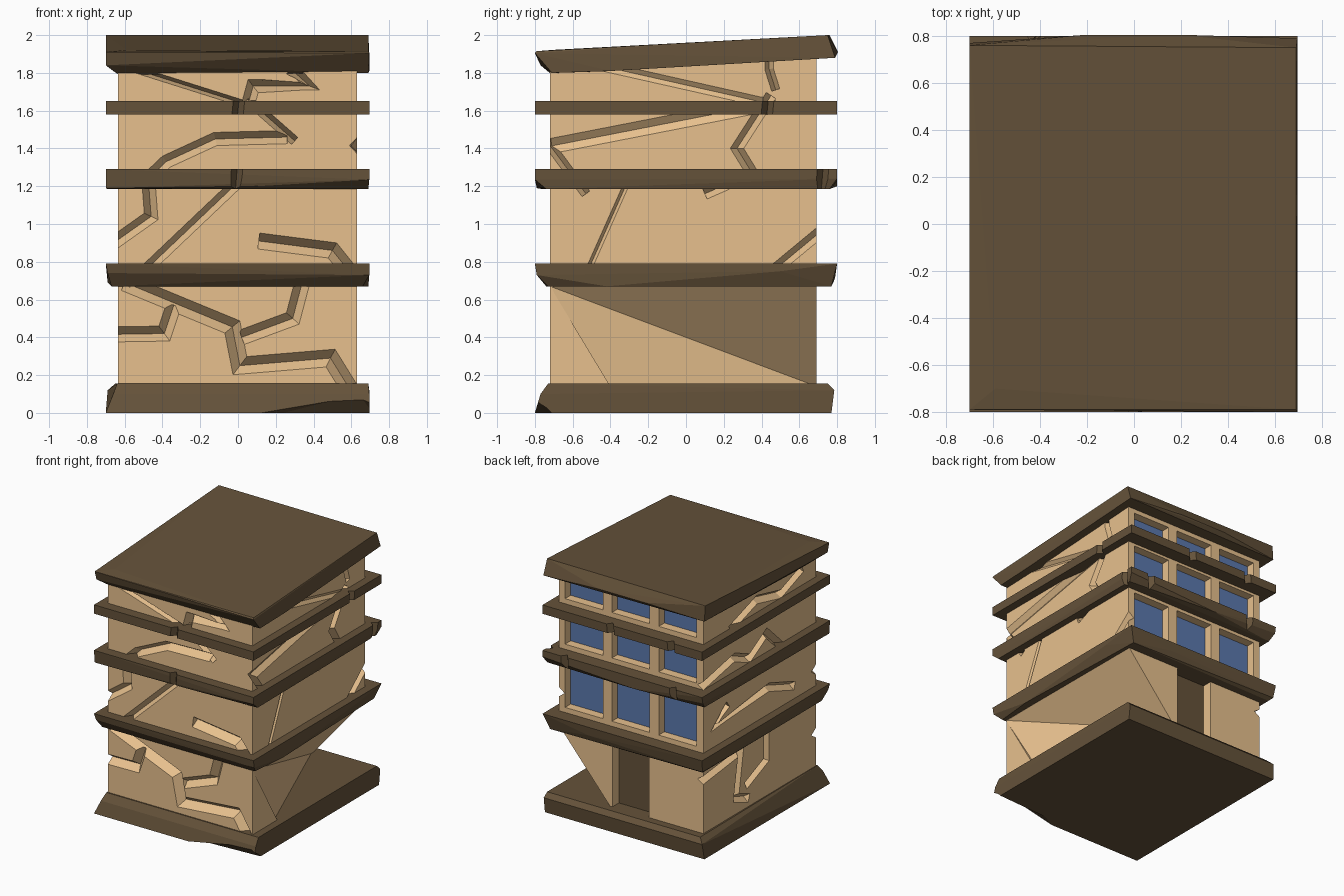
import bpy, bmesh
from mathutils import Vector


def material(name, rgb):
    m = bpy.data.materials.new(name)
    m.diffuse_color = (*rgb, 1)
    return m


TAN = material("plaster", (0.80, 0.53, 0.27))
BROWN = material("dark_stone", (0.13, 0.085, 0.042))
BLUE = material("glass", (0.105, 0.19, 0.42))


def add(name, bm, mat):
    bmesh.ops.recalc_face_normals(bm, faces=bm.faces)
    me = bpy.data.meshes.new(name)
    bm.to_mesh(me)
    bm.free()
    ob = bpy.data.objects.new(name, me)
    bpy.context.collection.objects.link(ob)
    me.materials.append(mat)
    return ob


def hull(name, pts, mat=TAN):
    bm = bmesh.new()
    for p in pts:
        bm.verts.new(p)
    r = bmesh.ops.convex_hull(bm, input=bm.verts)
    junk = {g for g in r["geom_interior"] + r["geom_unused"] if isinstance(g, bmesh.types.BMVert)}
    bmesh.ops.delete(bm, geom=list(junk), context='VERTS')
    bmesh.ops.dissolve_limit(bm, angle_limit=0.01, verts=bm.verts, edges=bm.edges)
    return add(name, bm, mat)


def box(name, x, y, z, mat=TAN):
    return hull(name, [(a, b, c) for a in x for b in y for c in z], mat)


def cut(ob, cutter):
    mod = ob.modifiers.new("cut", 'BOOLEAN')
    mod.operation, mod.solver, mod.object = 'DIFFERENCE', 'EXACT', cutter
    bpy.context.view_layer.objects.active = ob
    bpy.ops.object.modifier_apply(modifier=mod.name)
    bpy.data.objects.remove(cutter)


# Faces of the building: (u, v, outward distance) -> world
WALL = {'front': lambda u, v, d: (u, -0.72 - d, v), 'back': lambda u, v, d: (u, 0.69 + d, v),
        'right': lambda u, v, d: (0.63 + d, u, v), 'left': lambda u, v, d: (-0.635 - d, u, v)}


def crack(face, path, width=0.085, depth=0.06, lift=0.0):
    """V-shaped groove cutter following a zigzag path on one face."""
    pts = [Vector(p) for p in path]
    bm, rings, e = bmesh.new(), [], 0.02
    half = width / 2 * (1 + e / depth)
    for i, p in enumerate(pts):
        a = (p - pts[i - 1]).normalized() if i else (pts[1] - p).normalized()
        b = (pts[i + 1] - p).normalized() if i < len(pts) - 1 else a
        n = Vector((-a.y - b.y, a.x + b.x)).normalized()
        n *= half * min(1.6, 1 / max(0.3, n.dot(Vector((-a.y, a.x)))))
        f = WALL[face]
        rings.append([bm.verts.new(f(*(p + n), lift + e)), bm.verts.new(f(*(p - n), lift + e)),
                      bm.verts.new(f(*p, lift - depth))])
    for r, s in zip(rings, rings[1:]):
        for k in range(3):
            bm.faces.new((r[k], r[k - 1], s[k - 1], s[k]))
    bm.faces.new(rings[0])
    bm.faces.new(rings[-1])
    return add("crack_cutter", bm, TAN)


# Main wall block
walls = box("walls", (-0.635, 0.63), (-0.72, 0.69), (0.06, 1.89))

# Large broken-away corner at the back right of the ground floor
cut(walls, hull("corner_cutter", [
    (0.632, -0.72, 0.67), (0.605, -0.4, 0.14), (0.42, 0.53, 0.43), (0.632, 0.692, 0.68),
    (0.64, 0.70, 0.18), (0.17, 0.692, 0.14), (0.7, -0.72, 0.67), (0.7, 0.75, 0.68),
    (0.7, 0.75, 0.14), (0.7, -0.4, 0.14), (0.17, 0.75, 0.14), (0.632, 0.75, 0.68)]))

# Window openings with glass, three per upper floor
for floor, z in enumerate([(0.83, 1.16), (1.33, 1.56), (1.69, 1.84)]):
    for col, x in enumerate((-0.41, 0, 0.41)):
        cut(walls, box("window_cutter", (x - 0.165, x + 0.165), (0.61, 0.8), z))
        box(f"window_{floor}_{col}", (x - 0.17, x + 0.17), (0.59, 0.62),
            (z[0] - 0.01, z[1] + 0.01), BLUE)

# Door recess and door
cut(walls, box("door_cutter", (-0.16, 0.16), (0.60, 0.8), (0.12, 0.69)))
box("door", (-0.165, 0.165), (0.58, 0.61), (0.11, 0.70), BROWN)

# Cracks over front, left and right walls
for path, w in [
    ([(-0.70, 0.87), (-0.46, 1.04), (-0.475, 1.24), (-0.38, 1.33), (-0.12, 1.45), (0.26, 1.46)], .07),
    ([(0.30, 1.44), (0.05, 1.66)], .05),
    ([(0.28, 1.82), (0.38, 1.73), (0.08, 1.73), (0.05, 1.62)], .07),
    ([(-0.55, 1.82), (0.02, 1.64)], .035),
    ([(0.02, 1.24), (-0.58, 0.67)], .06),
    ([(-0.60, 0.69), (-0.03, 0.455), (0.01, 0.25), (0.49, 0.29), (0.62, 0.08)], .09),
    ([(0.11, 0.91), (0.5, 0.86), (0.58, 0.76)], .085),
    ([(-0.70, 0.415), (-0.39, 0.42), (-0.34, 0.57)], .08),
    ([(0.02, 0.40), (0.29, 0.50), (0.34, 0.69)], .08)]:
    cut(walls, crack('front', path, w))
for path in [
    [(0.75, 0.57), (0.22, 0.63), (0.28, 0.28), (0.12, 0.22)],
    [(-0.10, 0.70), (-0.10, 0.44), (0.16, 0.33)],
    [(0.38, 1.06), (0.55, 0.94), (-0.13, 1.00), (-0.45, 0.89)],
    [(0.75, 1.31), (0.30, 1.40), (0.11, 1.32), (-0.10, 1.44), (-0.28, 1.27)],
    [(0.36, 1.64), (0.02, 1.75), (-0.28, 1.68), (-0.55, 1.78)]]:
    cut(walls, crack('left', path, 0.065, 0.05))
for path, w, d in [
    ([(0.44, 1.88), (0.44, 1.82), (0.475, 1.71)], .045, .05),
    ([(0.45, 1.68), (0.27, 1.40), (0.35, 1.27), (0.10, 1.16)], .06, .05),
    ([(-0.32, 1.20), (-0.52, 0.75)], .03, .02),
    ([(0.75, 0.99), (0.46, 0.75)], .06, .05),
    ([(-0.42, 1.83), (0.47, 1.63)], .05, .02),
    ([(0.45, 1.64), (-0.78, 1.40)], .08, .03),
    ([(-0.76, 1.47), (-0.53, 1.16)], .05, .04)]:
    cut(walls, crack('right', path, w, d))

# Base slab
base = hull("base_slab", [
    (-0.7, -0.8, 0), (0.695, -0.8, 0), (0.695, 0.77, 0), (-0.7, 0.77, 0),
    (-0.66, -0.77, 0.1), (0.695, -0.77, 0.1), (0.695, 0.785, 0.12), (-0.69, 0.785, 0.12),
    (-0.64, -0.73, 0.155), (0.69, -0.73, 0.155), (0.69, 0.75, 0.155), (-0.65, 0.75, 0.155)], BROWN)
cut(base, hull("chip_cutter", [
    (0.05, -0.81, -0.01), (0.64, -0.81, 0.10), (0.72, -0.81, 0.06), (0.72, -0.81, -0.01),
    (0.2, -0.73, -0.01), (0.72, -0.70, -0.01), (0.05, -0.9, -0.01), (0.72, -0.9, 0.06)], BROWN))

# Floor slabs, each a rectangle on top and a slightly broken underside
lower = hull("lower_floor_slab", [
    (-0.7, -0.8, 0.79), (0.695, -0.8, 0.79), (0.695, 0.8, 0.79), (-0.7, 0.8, 0.79),
    (-0.69, -0.79, 0.74), (0.695, -0.79, 0.73), (0.695, 0.5, 0.75), (-0.69, 0.78, 0.69),
    (0.3, 0.79, 0.72), (-0.67, -0.74, 0.67), (0.66, -0.73, 0.67), (0.69, -0.42, 0.67),
    (0.65, 0.77, 0.67), (-0.67, 0.75, 0.67)], BROWN)
middle = hull("middle_floor_slab", [
    (-0.7, -0.8, 1.29), (0.695, -0.8, 1.29), (0.695, 0.8, 1.29), (-0.7, 0.8, 1.29),
    (-0.7, -0.79, 1.19), (0.1, -0.79, 1.20), (0.695, -0.8, 1.235), (0.695, 0.0, 1.28),
    (0.695, 0.8, 1.24), (-0.7, 0.79, 1.24), (-0.1, 0.8, 1.20), (-0.69, -0.76, 1.185),
    (0.69, -0.74, 1.185), (0.68, 0.76, 1.185), (-0.68, 0.74, 1.185)], BROWN)
upper = box("upper_floor_slab", (-0.7, 0.695), (-0.8, 0.8), (1.58, 1.65), BROWN)

# Tilted roof slab
roof = hull("roof_slab", [
    (-0.59, -0.70, 1.922), (0.69, -0.79, 1.915), (0.69, 0.75, 2.0), (-0.7, 0.76, 2.0),
    (-0.7, -0.79, 1.91), (-0.7, -0.77, 1.84), (0.695, -0.8, 1.905), (0.695, 0.79, 1.88),
    (-0.7, 0.77, 1.88), (-0.2, 0.805, 1.91), (0.2, 0.805, 1.91), (-0.63, -0.71, 1.79),
    (0.69, -0.71, 1.80), (0.695, -0.4, 1.81), (-0.66, -0.4, 1.81)], BROWN)

# Notches where cracks run through the slabs
for slab, face, x, z, lift in [
    (upper, 'front', 0.0, (1.5, 1.7), 0.08), (middle, 'front', -0.01, (1.1, 1.35), 0.08),
    (upper, 'back', 0.1, (1.5, 1.7), 0.11), (upper, 'back', -0.43, (1.5, 1.7), 0.11),
    (middle, 'back', 0.5, (1.1, 1.35), 0.11), (middle, 'back', -0.45, (1.1, 1.35), 0.11),
    (upper, 'right', 0.43, (1.5, 1.7), 0.065), (middle, 'right', 0.72, (1.1, 1.35), 0.065)]:
    cut(slab, crack(face, [(x - 0.01, z[0]), (x + 0.01, z[1])], 0.06, 0.04, lift))
